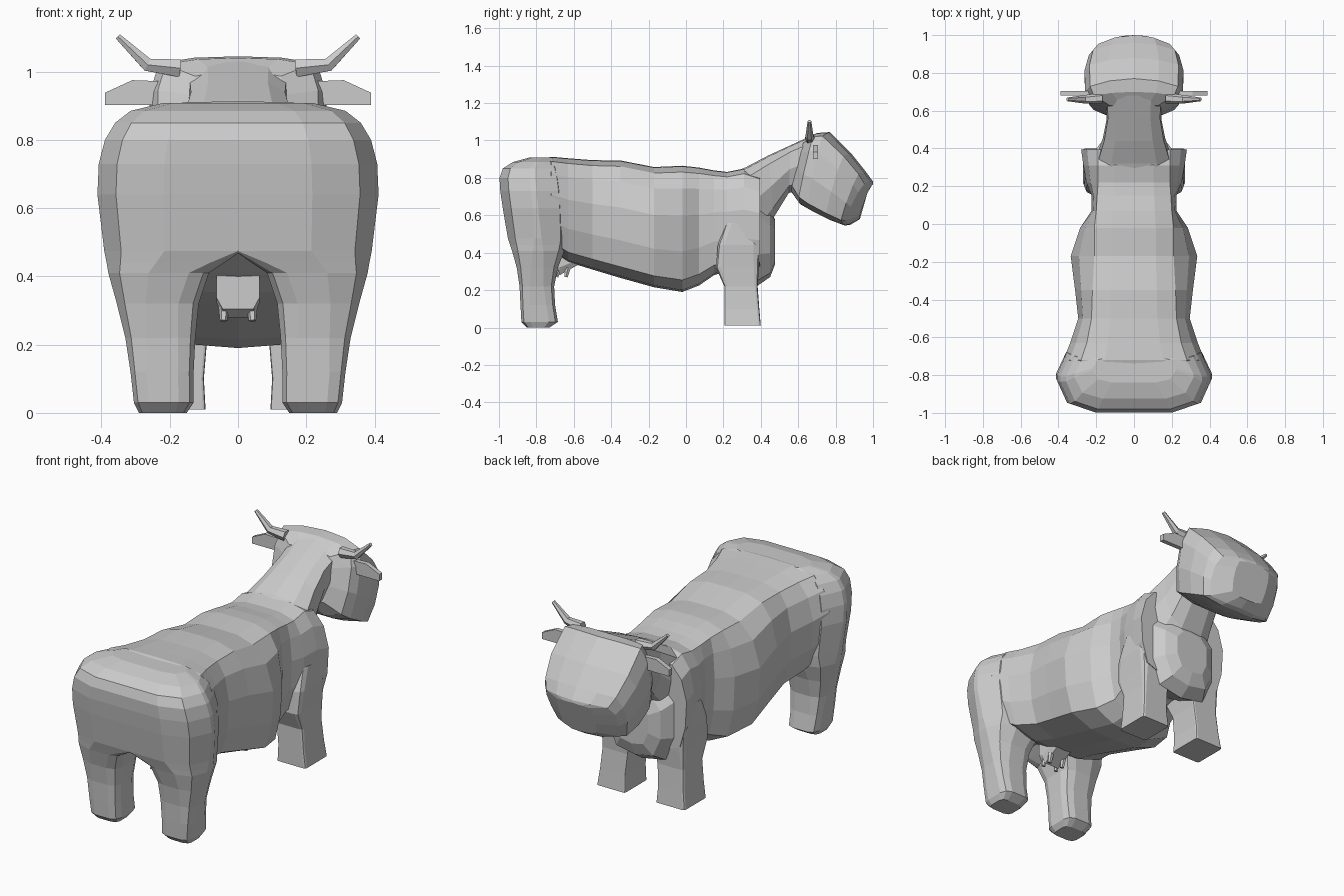
import bpy, bmesh, math
from mathutils import Vector

hide = bpy.data.materials.new("grey hide")
hide.diffuse_color = (0.6, 0.6, 0.6, 1)


def finish(name, bm):
    bmesh.ops.recalc_face_normals(bm, faces=bm.faces)
    mesh = bpy.data.meshes.new(name)
    bm.to_mesh(mesh)
    bm.free()
    mesh.materials.append(hide)
    ob = bpy.data.objects.new(name, mesh)
    bpy.context.collection.objects.link(ob)
    return ob


def loft(name, rings):
    """Skin closed rings of equal point count and cap both ends."""
    bm = bmesh.new()
    loops = [[bm.verts.new(p) for p in r] for r in rings]
    n = len(loops[0])
    for a, b in zip(loops, loops[1:]):
        for i in range(n):
            j = (i + 1) % n
            bm.faces.new((a[i], a[j], b[j], b[i]))
    bm.faces.new(loops[0])
    bm.faces.new(loops[-1])
    return finish(name, bm)


def section(top, bottom, half, bow=0.0):
    """Mirrored ring; top and bottom are (y, z), half is a list of (x, height)."""
    t, b = Vector((0, *top)), Vector((0, *bottom))
    xmax = max(x for x, h in half)

    def pt(x, h, s):
        p = b.lerp(t, h)
        return (s * x, p.y - bow * (x / xmax) ** 2, p.z)
    right = [pt(x, h, 1) for x, h in half]
    left = [pt(x, h, -1) for x, h in reversed(half[1:-1])]
    return right + left


# Torso: y, top, bottom, half width, half width of the flat back
def torso_half(w, c):
    return [(0, 1), (c * .55, .995), (c, .95), (c + (w - c) * .65, .82), (w, .6),
            (w * .97, .32), (w * .85, .095), (w * .45, .015), (0, 0)]


torso = [(-.84, .88, .50, .30, .24), (-.72, .913, .41, .375, .28), (-.63, .905, .35, .338, .25),
         (-.50, .895, .31, .295, .225), (-.35, .893, .265, .312, .22), (-.17, .858, .215, .335, .21),
         (-.02, .865, .19, .285, .21), (.07, .855, .225, .225, .20), (.15, .84, .28, .225, .195),
         (.22, .832, .30, .252, .19), (.31, .85, .30, .268, .19), (.395, .82, .30, .28, .19)]
loft("torso", [section((y, t), (y, b), torso_half(w, c)) for y, t, b, w, c in torso])

# Neck: top point, bottom point, half width
neck = [((.18, .80), (.28, .42), .20), ((.32, .857), (.39, .48), .20), ((.44, .92), (.47, .59), .165),
        ((.56, .975), (.55, .72), .145), ((.68, 1.03), (.66, .74), .15)]
loft("neck", [section(t, b, [(0, 1), (w * .6, .98), (w * .95, .86), (w, .5), (w * .8, .15), (w * .4, 0), (0, 0)])
              for t, b, w in neck])

# Head: top point, bottom point, half width, backward bend of the sides
head = [((.63, 1.0), (.56, .73), .14, 0), ((.70, 1.04), (.61, .66), .235, .02), ((.77, 1.045), (.68, .62), .258, .045),
        ((.88, .935), (.77, .575), .262, .04), ((.96, .835), (.85, .545), .24, .04),
        ((1.0, .78), (.88, .55), .21, .05), ((1.0, .765), (.93, .58), .11, .013)]
loft("head", [section(t, b, [(0, 1), (w * .5, .99), (w * .9, .95), (w, .75), (w, .42), (w * .9, .1), (w * .45, .01), (0, 0)], k)
              for t, b, w, k in head])

# Chest between the shoulders: y, top, bottom, half width
chest = [(.28, .76, .27, .25), (.385, .70, .225, .21), (.45, .63, .27, .16), (.477, .575, .34, .10)]
loft("chest", [section((y, t), (y, b), [(0, 1), (w * .6, .97), (w, .78), (w, .35), (w * .7, .06), (0, 0)])
               for y, t, b, w in chest])


# Legs: z, inner x, outer x, back y, front y, inner and outer corner rounding
def leg(name, rows):
    for side, s in (("left", -1), ("right", 1)):
        rings = []
        for z, xi, xo, yb, yf, ki, ko in rows:
            w, d = xo - xi, yf - yb
            ring = []
            for cx, cy, sx, sy, k, start in ((xo, yb, 1, -1, ko, 0), (xo, yf, 1, 1, ko, 1),
                                             (xi, yf, -1, 1, ki, 0), (xi, yb, -1, -1, ki, 1)):
                rx, ry = w * k, d * k
                arc = [(cx - sx * rx, cy), (cx - sx * rx * .28, cy - sy * ry * .28), (cx, cy - sy * ry)]
                ring += arc[::-1] if start else arc
            rings.append([(s * x, y, z) for x, y in ring])
        loft(f"{side}_{name}", rings)


# Hindquarters run from the hooves up to the rump and overlap on the midline
leg("hindquarter", [(0.0, .15, .29, -.85, -.73, .25, .25), (.03, .13, .305, -.88, -.685, .25, .25),
                    (.12, .13, .315, -.885, -.70, .25, .25), (.22, .125, .33, -.89, -.705, .25, .3),
                    (.32, .115, .355, -.905, -.685, .25, .35), (.41, .085, .38, -.93, -.65, .2, .4),
                    (.44, .04, .385, -.94, -.64, .12, .42), (.475, -.01, .392, -.952, -.63, .02, .44),
                    (.64, -.01, .412, -.98, -.63, .02, .46), (.73, -.01, .408, -.993, -.635, .02, .46),
                    (.80, -.01, .39, -.997, -.645, .02, .46), (.85, -.01, .36, -.98, -.66, .02, .46),
                    (.885, -.01, .315, -.925, -.68, .02, .46), (.908, -.01, .22, -.84, -.70, .02, .46)])
leg("front_leg", [(.01, .095, .27, .205, .40, .05, .07), (.10, .10, .258, .205, .392, .05, .07),
                  (.22, .09, .25, .205, .383, .05, .09), (.32, .07, .255, .16, .39, .05, .12),
                  (.44, .06, .264, .17, .395, .05, .15), (.56, .06, .258, .21, .39, .05, .2)])

# Udder block sloping up toward the belly
udder = [(-.705, .415, .305), (-.675, .42, .28), (-.56, .42, .345)]
loft("udder", [section((y, t), (y, b), [(0, 1), (.063, 1), (.063, .3), (.045, 0), (0, 0)])
               for y, t, b in udder])


def tube(name, path, radii, sides):
    rings = []
    for i, p in enumerate(path):
        d = Vector(path[min(i + 1, len(path) - 1)]) - Vector(path[max(i - 1, 0)])
        q = d.to_track_quat('Z', 'Y')
        rings.append([Vector(p) + q @ Vector((radii[i] * math.cos(2 * math.pi * a / sides),
                                              radii[i] * math.sin(2 * math.pi * a / sides), 0))
                      for a in range(sides)])
    return loft(name, rings)


for side, s in (("left", -1), ("right", 1)):
    # Teats
    for row, y in (("rear", -.68), ("front", -.63)):
        tube(f"{side}_{row}_teat", [(s * .042, y, .32), (s * .042, y - .012, .27)], [.016, .011], 6)
    # Horns
    tube(f"{side}_horn", [(s * .17, .665, 1.01), (s * .265, .66, 1.02), (s * .352, .66, 1.103)],
         [.03, .022, .010], 6)
    # Ears
    outline = [(.20, .93), (.23, .972), (.31, .975), (.39, .938), (.39, .902), (.24, .902)]
    loft(f"{side}_ear", [[(s * x, y, z) for x, z in outline] for y in (.68, .705)])
